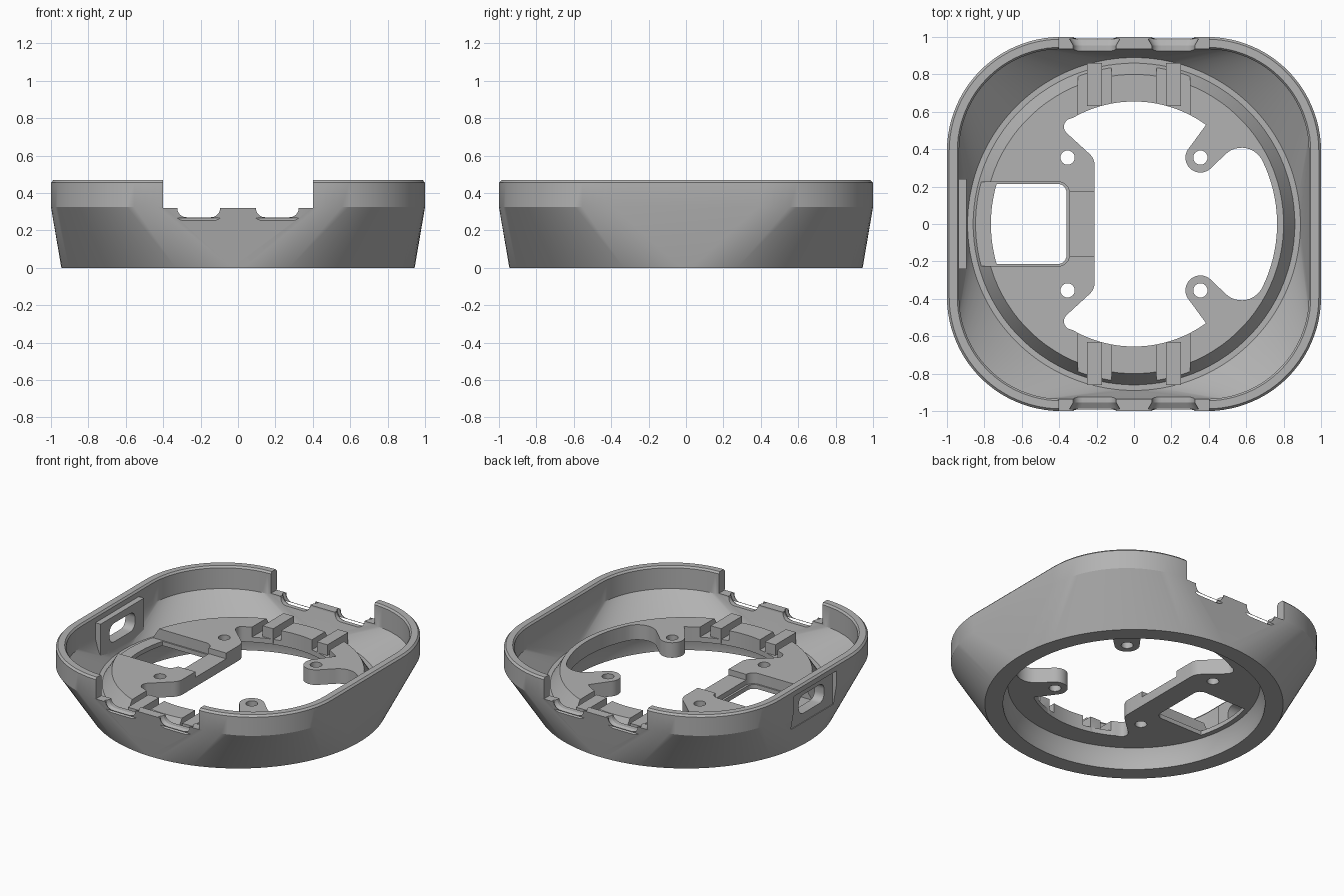
import bpy, bmesh
from math import sin, cos, radians, atan2, sqrt, degrees

old = bpy.data.objects.get("Cube")
if old:
    bpy.data.objects.remove(old, do_unlink=True)

grey = bpy.data.materials.new("matte_grey")
grey.use_nodes = True
colour = (0.45, 0.45, 0.45, 1)
grey.diffuse_color = colour
grey.node_tree.nodes["Principled BSDF"].inputs["Base Color"].default_value = colour


def loft(name, rings):
    """Closed solid through rings of 3D points, capped at both ends."""
    bm = bmesh.new()
    rows = [[bm.verts.new(p) for p in ring] for ring in rings]
    n = len(rows[0])
    for a, b in zip(rows, rows[1:]):
        for i in range(n):
            j = (i + 1) % n
            bm.faces.new((a[i], a[j], b[j], b[i]))
    bm.faces.new(rows[0][::-1])
    bm.faces.new(rows[-1])
    bmesh.ops.recalc_face_normals(bm, faces=bm.faces)
    mesh = bpy.data.meshes.new(name)
    bm.to_mesh(mesh)
    bm.free()
    mesh.materials.append(grey)
    obj = bpy.data.objects.new(name, mesh)
    bpy.context.collection.objects.link(obj)
    return obj


def prism(name, path, axis, lo, hi, path_hi=None):
    """Extrude a 2D path along an axis, optionally tapering to a second path."""
    place = {"x": lambda p, h: (h, p[0], p[1]),
             "y": lambda p, h: (p[0], h, p[1]),
             "z": lambda p, h: (p[0], p[1], h)}[axis]
    return loft(name, [[place(p, lo) for p in path],
                       [place(p, hi) for p in path_hi or path]])


def box(name, x0, x1, y0, y1, z0, z1):
    return prism(name, [(x0, y0), (x1, y0), (x1, y1), (x0, y1)], "z", z0, z1)


def arc(cx, cy, r, a0, a1, n=10):
    angles = [radians(a0 + (a1 - a0) * i / n) for i in range(n + 1)]
    return [(cx + r * cos(a), cy + r * sin(a)) for a in angles]


def round_rect(x0, x1, y0, y1, r):
    return (arc(x1 - r, y1 - r, r, 0, 90, 6) + arc(x0 + r, y1 - r, r, 90, 180, 6)
            + arc(x0 + r, y0 + r, r, 180, 270, 6) + arc(x1 - r, y0 + r, r, 270, 360, 6))


def combine(tool, operation="DIFFERENCE"):
    """Apply a boolean to the housing and discard the tool."""
    tool.hide_render = True
    mod = housing.modifiers.new("combine", "BOOLEAN")
    mod.object = tool
    mod.operation = operation
    mod.solver = "EXACT"
    bpy.context.view_layer.objects.active = housing
    bpy.ops.object.modifier_apply(modifier=mod.name)
    bpy.data.objects.remove(tool, do_unlink=True)


# Housing body: round foot blending to a rounded square rim, with a floor disc
STEPS = 24


def circle(r, z):
    total = STEPS * 4
    return [(r * cos(radians(360 * (k + 0.5) / total)),
             r * sin(radians(360 * (k + 0.5) / total)), z) for k in range(total)]


def square(half, z, core=0.39):
    pts = []
    for q, (sx, sy) in enumerate([(1, 1), (-1, 1), (-1, -1), (1, -1)]):
        pts += arc(sx * core, sy * core, half - core, q * 90, q * 90 + 90, STEPS - 1)
    return [(x, y, z) for x, y in pts]


housing = loft("housing", [
    circle(0.765, 0.14), circle(0.80, 0.14), circle(0.83, 0.07), circle(0.83, 0),
    circle(0.945, 0), square(1.0, 0.325), square(1.0, 0.455), square(0.988, 0.468),
    square(0.945, 0.468), square(0.935, 0.455), square(0.935, 0.31),
    circle(0.89, 0.15), circle(0.86, 0.15), circle(0.80, 0.245), circle(0.765, 0.245)])

# Port frame on the inside of the wall
combine(box("port_frame", -0.955, -0.895, -0.24, 0.24, 0.14, 0.42), "UNION")

# Main floor opening, leaving the left plate and two screw arms
boss = 0.355
start = degrees(atan2(0.53, 0.385))
half = [(-0.21, 0.31)] + arc(-0.30, 0.31, 0.09, 10, 45, 5)
half += arc(-0.33, 0.52, 0.045, 225, 120, 6)
half += arc(0, 0, 0.655, 120, start, 24)
half += arc(boss, boss, 0.08, 135, 315, 16)
half += arc(0.575, 0.285, 0.123, 135, 40, 10)
half += arc(0, 0, 0.765, 27, 1, 12)
opening = half + [(x, -y) for x, y in reversed(half)]
combine(prism("floor_opening", opening, "z", 0.08, 0.35))

# Bay behind the port: shallow pocket, through window and connecting step
combine(prism("bay_pocket", round_rect(-0.885, -0.345, -0.225, 0.225, 0.06),
              "z", 0.17, 0.35))
edge = degrees(atan2(0.215, -sqrt(0.765 ** 2 - 0.215 ** 2)))
window = (arc(-0.41, 0.165, 0.05, 0, 90, 6) + arc(0, 0, 0.765, edge, 360 - edge, 16)
          + arc(-0.41, -0.165, 0.05, 270, 360, 6))
combine(prism("bay_window", window, "z", 0.08, 0.35))
combine(box("bay_step", -0.40, -0.15, -0.17, 0.17, 0.205, 0.35))

# Screw holes
for sx in (-1, 1):
    for sy in (-1, 1):
        combine(prism("screw_hole", arc(sx * boss, sy * boss, 0.038, 0, 345, 23),
                      "z", 0.08, 0.35))

# Port slot and flat pocket on the outside
combine(prism("port_slot", round_rect(-0.14, 0.14, 0.24, 0.37, 0.05), "x", -1.1, -0.8))
combine(box("port_pocket", -1.1, -0.97, -0.235, 0.235, 0.18, 0.42))


# Rim gaps on both sides, each with two flared dips
def dip(cx, half_width, bottom, r):
    return ([(cx + half_width, 0.6), (cx - half_width, 0.6)]
            + arc(cx - half_width + r, bottom + r, r, 180, 270, 6)
            + arc(cx + half_width - r, bottom + r, r, 270, 360, 6))


for sy in (-1, 1):
    combine(box("rim_gap", -0.4, 0.4, sy * 0.88, sy * 1.1, 0.32, 0.6))
    for sx in (-1, 1):
        inner = dip(sx * 0.21, 0.115, 0.27, 0.05)
        outer = dip(sx * 0.21, 0.135, 0.25, 0.06)
        combine(prism("dip", inner, "y", sy * 0.86, sy * 1.1))
        combine(prism("dip_flare", inner, "y", sy * 0.955, sy * 0.99, outer))

# Floor slots with a clip post standing in each
for sy in (-1, 1):
    for sx in (-1, 1):
        combine(box("clip_slot", sx * 0.12, sx * 0.30, sy * 0.5, sy * 0.845, 0.175, 0.35))
        combine(box("clip_post", sx * 0.17, sx * 0.25, sy * 0.63, sy * 0.86, 0.145, 0.25),
                "UNION")

# Smooth curved walls, crisp edges
bpy.ops.object.select_all(action="DESELECT")
housing.select_set(True)
bpy.context.view_layer.objects.active = housing
bpy.ops.object.shade_smooth_by_angle(angle=radians(25))
